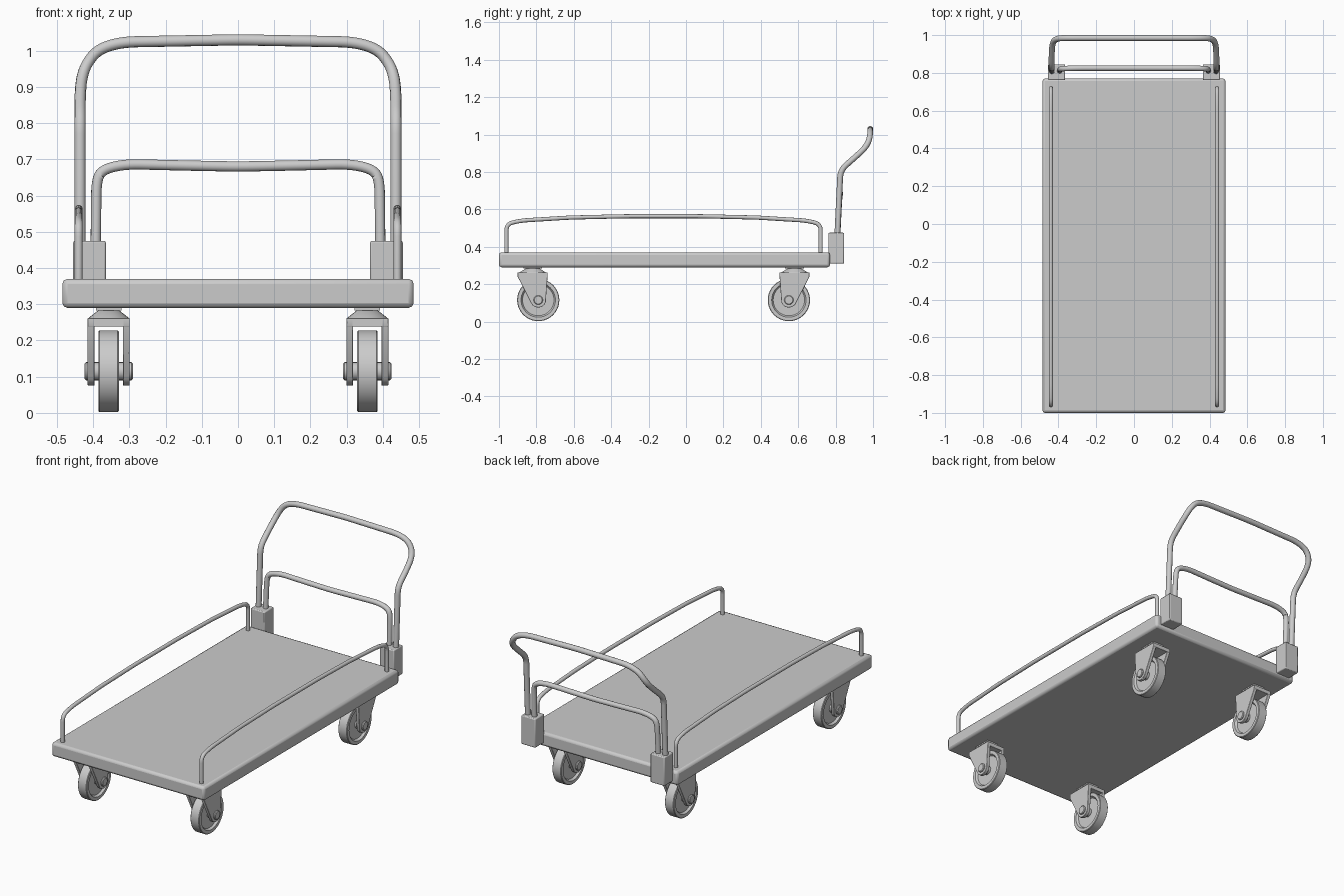
import bpy, bmesh, math
from mathutils import Vector, Matrix

if "Cube" in bpy.data.objects:
    bpy.data.objects.remove(bpy.data.objects["Cube"])

grey = bpy.data.materials.new("plain grey")
grey.use_nodes = True
COLOR = (0.6, 0.6, 0.6, 1)
grey.diffuse_color = COLOR
grey.node_tree.nodes["Principled BSDF"].inputs["Base Color"].default_value = COLOR


def finish(bm, name, angle=35, bevel=0):
    bmesh.ops.recalc_face_normals(bm, faces=bm.faces)
    me = bpy.data.meshes.new(name)
    bm.to_mesh(me)
    bm.free()
    ob = bpy.data.objects.new(name, me)
    bpy.context.collection.objects.link(ob)
    me.materials.append(grey)
    if bevel:
        mod = ob.modifiers.new("edge", "BEVEL")
        mod.width, mod.segments = bevel, 2
    bpy.ops.object.select_all(action="DESELECT")
    ob.select_set(True)
    bpy.context.view_layer.objects.active = ob
    bpy.ops.object.shade_smooth_by_angle(angle=math.radians(angle))
    return ob


def box(name, lo, hi, bevel=0):
    lo, hi = Vector(lo), Vector(hi)
    bm = bmesh.new()
    bmesh.ops.create_cube(bm, size=1, matrix=Matrix.Translation((lo + hi) / 2)
                          @ Matrix.Diagonal((*(hi - lo), 1)))
    return finish(bm, name, bevel=bevel)


def lathe_x(name, profile, centre, sides=40):
    """Revolve (x, radius) points around the x axis."""
    bm = bmesh.new()
    rings = []
    for x, r in profile:
        rings.append([bm.verts.new(Vector(centre) + Vector((x, r * math.cos(a), r * math.sin(a))))
                      for a in (2 * math.pi * i / sides for i in range(sides))])
    for a, b in zip(rings, rings[1:]):
        for i in range(sides):
            j = (i + 1) % sides
            bm.faces.new((a[i], a[j], b[j], b[i]))
    bm.faces.new(rings[0])
    bm.faces.new(rings[-1])
    return finish(bm, name)


def tube(name, points, radius, fillet):
    """Sweep a round tube along a polyline with rounded corners."""
    pts = [Vector(p) for p in points]
    path = [pts[0]]
    for a, b, c in zip(pts, pts[1:], pts[2:]):
        p = b + (a - b).normalized() * min(fillet, (a - b).length * 0.49)
        q = b + (c - b).normalized() * min(fillet, (c - b).length * 0.49)
        path += [p.lerp(b, t / 5).lerp(b.lerp(q, t / 5), t / 5) for t in range(6)]
    path.append(pts[-1])
    cu = bpy.data.curves.new(name, "CURVE")
    cu.dimensions = "3D"
    cu.bevel_depth, cu.bevel_resolution, cu.use_fill_caps = radius, 4, True
    sp = cu.splines.new("POLY")
    sp.points.add(len(path) - 1)
    for v, p in zip(sp.points, path):
        v.co = (*p, 1)
    sp.use_smooth = True
    cu.materials.append(grey)
    ob = bpy.data.objects.new(name, cu)
    bpy.context.collection.objects.link(ob)
    bpy.ops.object.select_all(action="DESELECT")
    ob.select_set(True)
    bpy.context.view_layer.objects.active = ob
    bpy.ops.object.convert(target="MESH")


def mirrored(half):
    """Complete a path running from the left side to the middle."""
    return half + [(-x, y, z) for x, y, z in reversed(half) if x]


def caster(name, x, y, d):
    """Swivel caster; d is the direction from axle to the swivel."""
    z = 0.115
    half = [(0.016, 0.03), (0.016, 0.084), (0.022, 0.088), (0.028, 0.092),
            (0.028, 0.11), (0.025, 0.113)]
    lathe_x(name + "_wheel", [(-a, r) for a, r in half] [::1] + [(a, r) for a, r in reversed(half)], (x, y, z))
    lathe_x(name + "_axle", [(-0.067, 0.021), (-0.063, 0.025), (0.063, 0.025), (0.067, 0.021)],
            (x, y, z), 20)
    # fork legs: tapered plates rounded under the axle
    outline = [(0.11, 0.262), (0.11, 0.24)]
    outline += [(0.042 * math.cos(a), 0.115 - 0.04 * math.sin(a))
                for a in (math.pi * (0.1 + 0.1 * i) for i in range(9))]
    outline += [(-0.05, 0.245), (-0.05, 0.262)]
    for side in (-1, 1):
        bm = bmesh.new()
        face = bm.faces.new([bm.verts.new((x + side * 0.039, y + d * a, h)) for a, h in outline])
        ext = bmesh.ops.extrude_face_region(bm, geom=[face])["geom"]
        bmesh.ops.translate(bm, vec=(side * 0.019, 0, 0),
                            verts=[v for v in ext if isinstance(v, bmesh.types.BMVert)])
        finish(bm, name + "_fork_leg", bevel=0.002)
    c = y + d * 0.03
    box(name + "_fork_bridge", (x - 0.058, c - 0.08, 0.238), (x + 0.058, c + 0.08, 0.262), 0.002)
    # swivel head
    bm = bmesh.new()
    bmesh.ops.create_cone(bm, cap_ends=True, segments=24, radius1=0.075, radius2=0.032, depth=0.026,
                          matrix=Matrix.Translation((x, c, 0.273)) @ Matrix.Diagonal((0.78, 1, 1, 1)))
    finish(bm, name + "_swivel")
    box(name + "_mount", (x - 0.035, c - 0.05, 0.283), (x + 0.035, c + 0.05, 0.294))


# deck
box("deck", (-0.485, -1, 0.29), (0.485, 0.77, 0.37), 0.014)

for side, word in ((1, "left"), (-1, "right")):
    # arched side rail
    half = [(-0.84, 0.36), (-0.84, 0.522), (-0.76, 0.54), (-0.5, 0.556), (-0.2, 0.563)]
    rail = half + [(-a, h) for a, h in reversed(half)]
    tube(word + "_side_rail", [(side * 0.44, a - 0.12, h) for a, h in rail], 0.011, 0.035)
    # handle socket
    box(word + "_handle_socket", (min(side * 0.365, side * 0.455), 0.762, 0.31),
        (max(side * 0.365, side * 0.455), 0.845, 0.475), 0.005)
    caster("front_" + word + "_caster", side * 0.357, -0.79, -1)
    caster("rear_" + word + "_caster", side * 0.357, 0.55, 1)

# push handle with backward bend
tube("push_handle", mirrored([
    (0.436, 0.808, 0.44), (0.436, 0.826, 0.81), (0.436, 0.9, 0.875), (0.432, 0.955, 0.925),
    (0.418, 0.978, 0.965), (0.385, 0.985, 1.005), (0.32, 0.985, 1.024), (0, 0.985, 1.03)]), 0.0155, 0.04)

# lower cross handle with a slight dip
tube("lower_handle", mirrored([
    (0.393, 0.81, 0.44), (0.391, 0.82, 0.64), (0.375, 0.823, 0.672), (0.31, 0.825, 0.687),
    (0.15, 0.825, 0.683), (0, 0.825, 0.68)]), 0.0145, 0.04)
